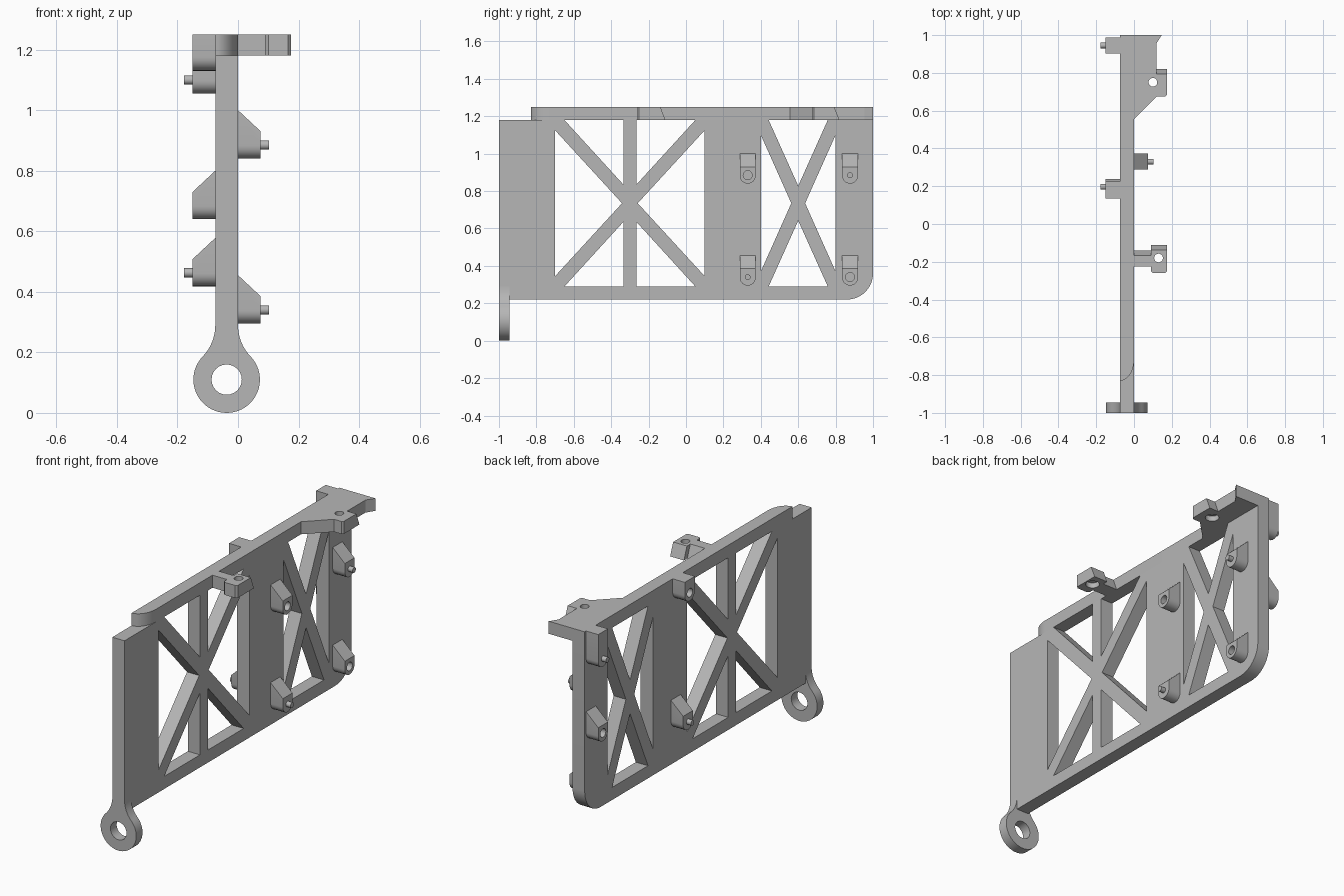
import bpy, bmesh
from math import sin, cos, radians, atan2, degrees
from mathutils import Vector

if "Cube" in bpy.data.objects:
    bpy.data.objects.remove(bpy.data.objects["Cube"])

grey = bpy.data.materials.new("plain grey")
grey.use_nodes = True
COLOUR = (0.47, 0.47, 0.47, 1)
grey.diffuse_color = COLOUR
grey.node_tree.nodes["Principled BSDF"].inputs["Base Color"].default_value = COLOUR

T = 0.075            # panel thickness, from x = -T to x = 0
LOW, MID, TOP = 0.22, 1.18, 1.25


def arc(cx, cy, rx, a0, a1, n=12, ry=None):
    ry = rx if ry is None else ry
    angles = [radians(a0 + (a1 - a0) * i / n) for i in range(n + 1)]
    return [(cx + rx * cos(a), cy + ry * sin(a)) for a in angles]


def prism(name, outline, axis, lo, hi, shape=None):
    """Extrude a flat outline along an axis; shape may move each vertex."""
    def place(p, d):
        v = list(p)
        v.insert("xyz".index(axis), d)
        return Vector(v)
    bm = bmesh.new()
    ends = [[bm.verts.new(place(p, d)) for p in outline] for d in (lo, hi)]
    for ring in ends:
        bm.faces.new(ring)
    n = len(outline)
    for i in range(n):
        j = (i + 1) % n
        bm.faces.new((ends[0][i], ends[0][j], ends[1][j], ends[1][i]))
    if shape:
        for v in bm.verts:
            shape(v.co)
    bmesh.ops.recalc_face_normals(bm, faces=bm.faces)
    mesh = bpy.data.meshes.new(name)
    bm.to_mesh(mesh)
    bm.free()
    mesh.materials.append(grey)
    obj = bpy.data.objects.new(name, mesh)
    bpy.context.collection.objects.link(obj)
    return obj


def rod(name, centre, r, axis, lo, hi):
    return prism(name, arc(*centre, r, 0, 345, 23), axis, lo, hi)


def cut(obj, *cutters):
    """Subtract the cutters, keep the result and discard the cutters."""
    for c in cutters:
        mod = obj.modifiers.new("cut", 'BOOLEAN')
        mod.operation, mod.solver, mod.object = 'DIFFERENCE', 'EXACT', c
    bpy.context.view_layer.update()
    graph = bpy.context.evaluated_depsgraph_get()
    mesh = bpy.data.meshes.new_from_object(obj.evaluated_get(graph))
    obj.modifiers.clear()
    obj.data = mesh
    for c in cutters:
        bpy.data.objects.remove(c)
    return obj


# Main panel with one rounded lower corner
panel = prism("side_panel", [(-1, MID), (-1, LOW)]
              + arc(0.86, LOW + 0.14, 0.14, -90, 0) + [(1, MID)], 'x', -T, 0)


# Triangular openings that leave crossed braces
def window(y0, y1, inset, gap, bar):
    lo, hi = 0.29, MID
    mid, c = (lo + hi) / 2, (y0 + y1) / 2
    drop = 0.055 if bar else 0.08
    tris = []
    for s, edge in ((-1, y0), (1, y1)):
        tris.append([(edge, lo + drop), (edge, hi - drop), (c + s * gap, mid)])
    for s, z in ((-1, lo), (1, hi)):
        ends = [(y0 + inset, z), (y1 - inset, z)]
        if bar:
            for side, e in zip((-1, 1), ends):
                tris.append([e, (c + side * bar, z), (c + side * bar, mid + s * 0.1)])
        else:
            tris.append(ends + [(c, mid + s * 0.093)])
    # openings that touch the rim run slightly past the panel edge
    out = []
    for t in tris:
        top = [p for p in t if p[1] == hi]
        if len(top) == 2:
            t = [top[0], (top[0][0], hi + 0.02), (top[1][0], hi + 0.02), top[1]] \
                + [p for p in t if p[1] != hi]
        out.append(prism("opening", t, 'x', -T - 0.1, 0.1))
    return out


cut(panel, *window(-0.70, 0.10, 0.05, 0.042, 0.035),
    *window(0.40, 0.80, 0.042, 0.037, 0))

# Top rim with a curved front end
prism("top_rim", arc(-T, -0.72, T, -90, 0, ry=0.11) + [(0, 1), (-T, 1)], 'z', MID, TOP)


# Top brackets with sloped rear edges and counterbored screw holes
def bracket(name, outline, hole, slopes):
    def lean(co):
        if co.z > MID + 0.01 and any(abs(co.y - y) < 1e-4 for y in slopes):
            co.y -= 0.027
    obj = prism(name, outline, 'z', MID, TOP, lean)
    cut(obj, rod("hole", hole, 0.023, 'z', MID - 0.1, TOP + 0.1),
        rod("counterbore", hole, 0.036, 'z', MID - 0.1, MID + 0.03))


bracket("rear_bracket",
        [(0, 0.555), (0.12, 0.675), (0.165, 0.675), (0.175, 0.685), (0.175, 0.82),
         (0.118, 0.82), (0.118, 0.955), (0.147, 1), (0, 1)], (0.10, 0.75), [0.82])
bracket("middle_bracket",
        [(0, -0.225), (0.09, -0.225), (0.09, -0.25), (0.10, -0.26), (0.165, -0.26),
         (0.175, -0.25), (0.175, -0.11), (0.09, -0.11), (0.09, -0.14), (0, -0.14)],
        (0.13, -0.18), [-0.11, -0.14])


# Side lugs, each with a locating peg or a matching socket
def lug(name, side, y, z, peg, top=None, w=0.0425):
    base = 0 if side > 0 else -T
    outer = base + side * 0.075
    roof = top or z + 0.16

    def slope(co):
        if top is None and abs(co.x - outer) < 1e-4 and co.z > roof - 0.01:
            co.z -= 0.07
    outline = [(y - w, roof)] + arc(y, z + w, w, 180, 360) + [(y + w, roof)]
    obj = prism(name, outline, 'x', base, outer, slope)
    centre = (y, z + 0.045)
    if peg:
        rod(name + "_peg", centre, 0.015, 'x', outer - side * 0.01, outer + side * 0.028)
    else:
        cut(obj, rod("socket", centre, 0.024, 'x', outer - side * 0.05, outer + side * 0.05))


lug("left_upper_front_lug", 1, 0.33, 0.84, False)
lug("left_upper_rear_lug", 1, 0.877, 0.84, True)
lug("left_lower_front_lug", 1, 0.33, 0.295, True)
lug("left_lower_rear_lug", 1, 0.877, 0.295, False)
lug("right_upper_rear_lug", -1, 0.945, 1.055, True, TOP)
lug("right_lower_rear_lug", -1, 0.945, 0.64, False)
lug("right_upper_front_lug", -1, 0.18, 1.13, False, TOP, 0.045)
lug("right_lower_front_lug", -1, 0.197, 0.418, True)

# Front eye: a ring blended into the panel by two fillets
R, F, H = 0.11, 0.15, T / 2
a = degrees(atan2(0.18, H + F))
half = arc(H + F, 0.18, F, 180, 180 + a, 8)[:-1] + arc(0, 0, R, a, -90, 20)
loop = half + [(-x, z) for x, z in reversed(half[:-1])]
eye = prism("front_eye", [(x - H, z + R) for x, z in loop], 'y', -1, -0.945)
cut(eye, rod("eye_hole", (-H, R), 0.05, 'y', -1.1, -0.9))

# Smooth curved walls while keeping hard edges crisp
bpy.ops.object.select_all(action='DESELECT')
for obj in bpy.context.collection.objects:
    if obj.type == 'MESH' and obj.data.materials and obj.data.materials[0] == grey:
        obj.select_set(True)
        bpy.context.view_layer.objects.active = obj
bpy.ops.object.shade_smooth_by_angle(angle=radians(30))
